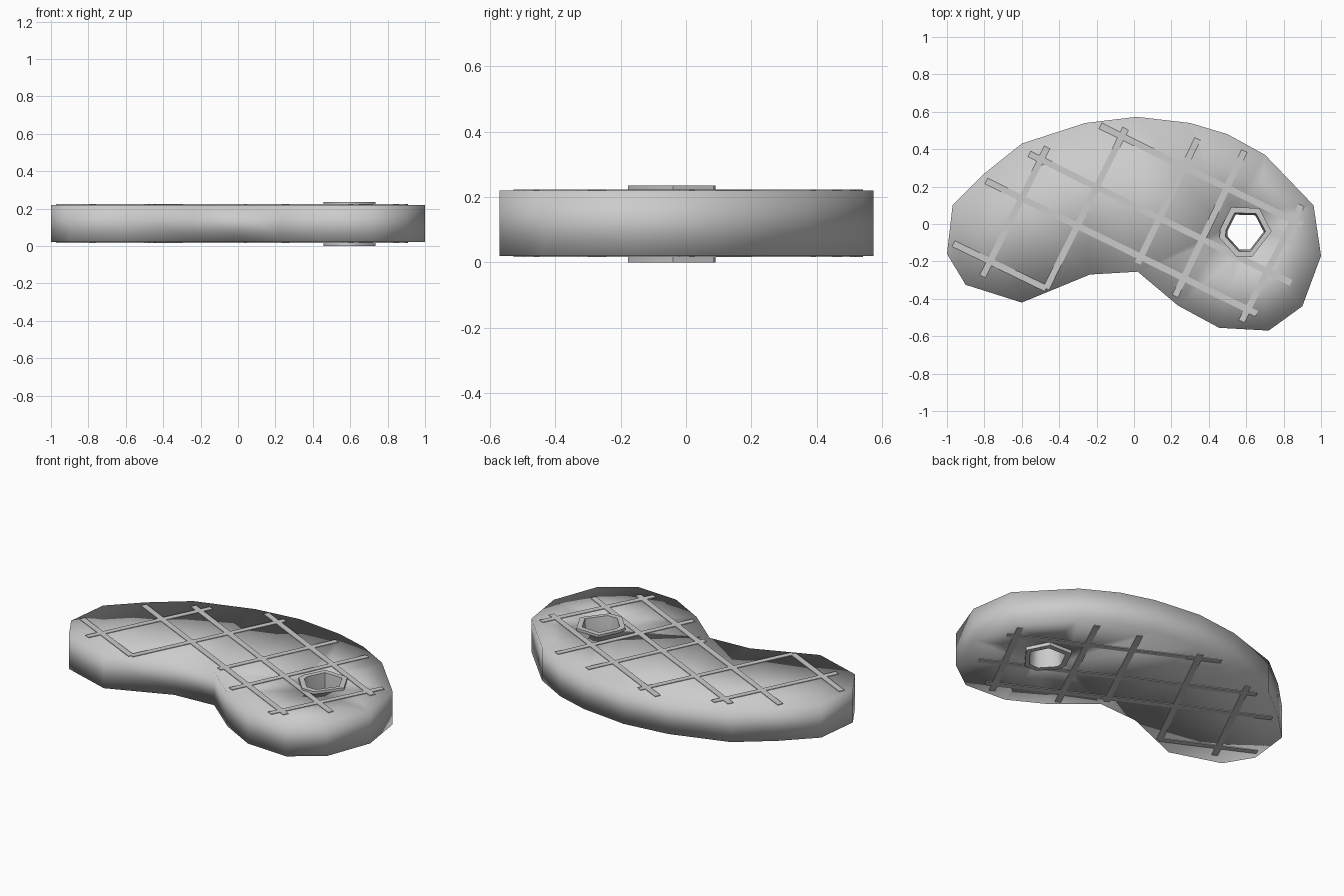
import bpy, bmesh, math
from mathutils import Vector

if "Cube" in bpy.data.objects:
    bpy.data.objects.remove(bpy.data.objects["Cube"])

OUTLINE = [(-1, -.16), (-.97, .10), (-.80, .27), (-.60, .43), (-.26, .54), (.015, .573),
           (.30, .54), (.50, .48), (.70, .37), (.96, .10), (1, -.17), (.90, -.44),
           (.72, -.57), (.455, -.555), (.235, -.436), (.02, -.255), (-.235, -.27),
           (-.60, -.42), (-.90, -.325)]
RING = [(.52, .09), (.67, .085), (.735, -.04), (.63, -.177), (.55, -.177), (.457, -.075), (.46, -.03)]
CENTRE = Vector((.597, -.043))


def ring_scaled(s):
    return [CENTRE + (Vector(p) - CENTRE) * s for p in RING]


def loop(bm, pts, z):
    return [bm.verts.new((p[0], p[1], z)) for p in pts]


def bridge(bm, a, b):
    n = len(a)
    return [bm.faces.new((a[i], a[(i + 1) % n], b[(i + 1) % n], b[i])) for i in range(n)]


def finish(bm, name, smooth):
    bmesh.ops.recalc_face_normals(bm, faces=bm.faces)
    me = bpy.data.meshes.new(name)
    bm.to_mesh(me)
    bm.free()
    for p in me.polygons:
        p.use_smooth = smooth
    ob = bpy.data.objects.new(name, me)
    bpy.context.collection.objects.link(ob)
    return ob


# Meat slab: kidney outline with a hole under the bone ring
bm = bmesh.new()
walls = []
for pts in (OUTLINE, ring_scaled(.9)):
    walls.append((loop(bm, pts, .02), loop(bm, pts, .22)))
for low, high in walls:
    bridge(bm, low, high)
for level in (0, 1):
    edges = [bm.edges.get((w[level][i - 1], w[level][i])) for w in walls for i in range(len(w[level]))]
    bmesh.ops.triangle_fill(bm, edges=edges, use_beauty=True, use_dissolve=False)
finish(bm, "meat_slab", True)

# Bone ring: standing slightly proud of both faces, narrowing inside
bm = bmesh.new()
loops = [loop(bm, ring_scaled(s), z) for s, z in
         ((1, 0), (1, .235), (.77, .235), (.70, .1175), (.77, 0))]
for i in range(5):
    bridge(bm, loops[i], loops[(i + 1) % 5])
finish(bm, "bone_ring", True)
ring = bpy.context.collection.objects["bone_ring"]
bpy.context.view_layer.objects.active = ring
ring.select_set(True)
bpy.ops.object.shade_smooth_by_angle(angle=math.radians(60))

# Grill marks: thin crossing strips on both faces
MARKS = [(-.965, -.105, -.47, -.345), (-.79, .23, .655, -.48), (-.56, .375, .84, -.315),
         (-.18, .525, .90, -.005), (-.81, -.28, -.465, .41), (-.47, -.345, -.045, .51),
         (.02, -.21, .34, .455), (.22, -.385, .59, .39), (.575, -.52, .895, .10)]
bm = bmesh.new()
for x0, y0, x1, y1 in MARKS:
    a, b = Vector((x0, y0)), Vector((x1, y1))
    d = (b - a).normalized()
    side = Vector((-d.y, d.x)) * .017
    quad = [a + side, a - side, b - side, b + side]
    # keep strips clear of the bone hole
    for z0, z1 in ((.216, .2235), (.0165, .024)):
        t = (CENTRE - a).dot(d)
        near = (CENTRE - a - d * t).length < .1 and 0 < t < (b - a).length
        spans = [(a, a + d * (t - .12)), (a + d * (t + .12), b)] if near else [(a, b)]
        for p, q in spans:
            quad = [p + side, p - side, q - side, q + side]
            low, high = loop(bm, quad, z0), loop(bm, quad, z1)
            bridge(bm, low, high)
            bm.faces.new(low)
            bm.faces.new(high)
finish(bm, "grill_marks", False)
